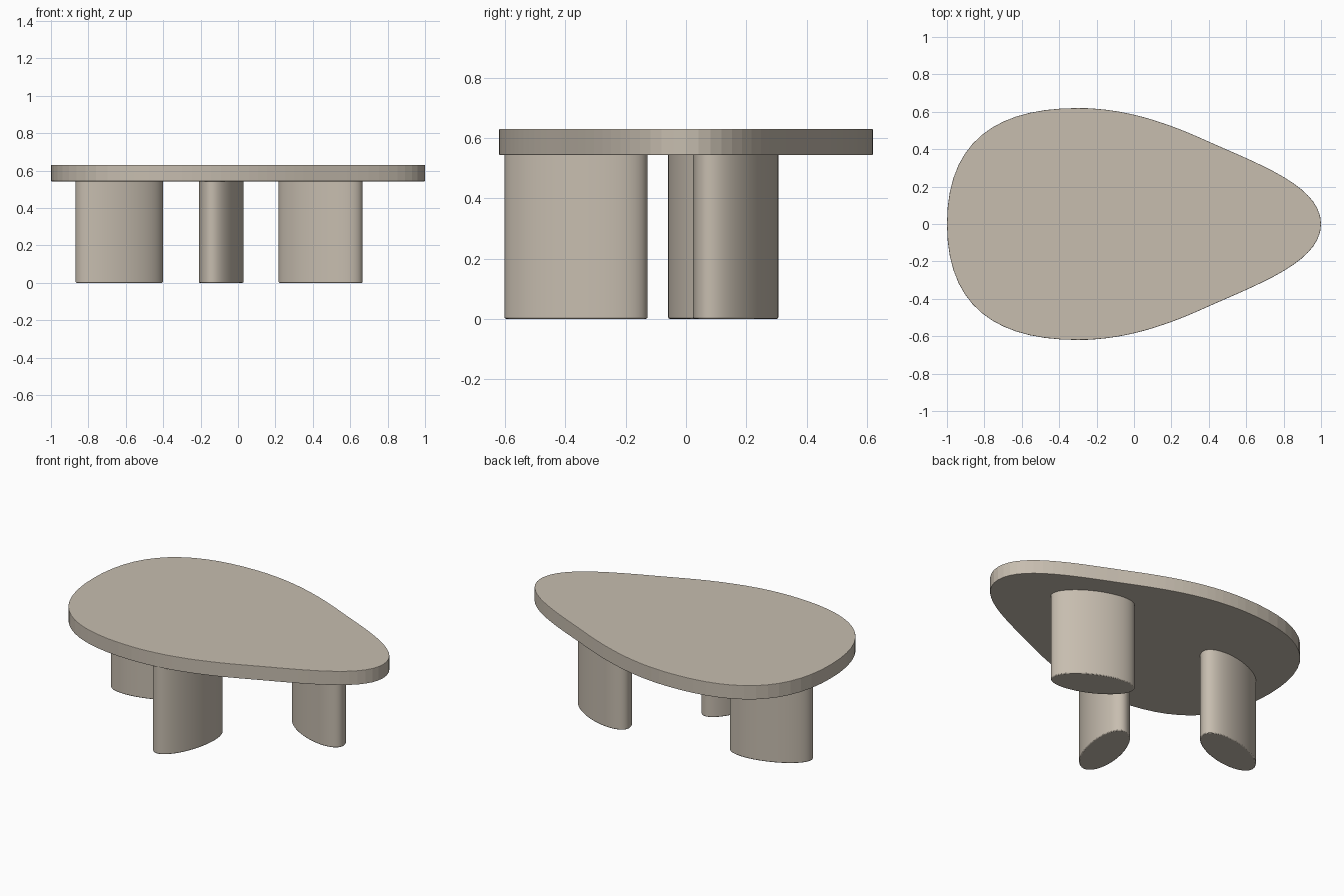
import bpy
import bmesh
import math
from mathutils import Vector
from mathutils.geometry import interpolate_bezier

cube = bpy.data.objects.get("Cube")
if cube:
    bpy.data.objects.remove(cube)

# Single warm stone colour
stone = bpy.data.materials.new("warm_beige")
stone.use_nodes = True
stone.diffuse_color = (0.57, 0.51, 0.43, 1)
stone.node_tree.nodes["Principled BSDF"].inputs["Base Color"].default_value = stone.diffuse_color


def slab(name, outline, bottom, top, bevel, smooth):
    """Extrude a closed outline between two heights and round its rims."""
    bm = bmesh.new()
    face = bm.faces.new([bm.verts.new((x, y, bottom)) for x, y in outline])
    ext = bmesh.ops.extrude_face_region(bm, geom=[face])
    verts = [v for v in ext["geom"] if isinstance(v, bmesh.types.BMVert)]
    bmesh.ops.translate(bm, verts=verts, vec=(0, 0, top - bottom))
    bmesh.ops.recalc_face_normals(bm, faces=bm.faces)
    mesh = bpy.data.meshes.new(name)
    bm.to_mesh(mesh)
    bm.free()
    mesh.materials.append(stone)
    obj = bpy.data.objects.new(name, mesh)
    bpy.context.collection.objects.link(obj)
    mod = obj.modifiers.new("soft_rim", "BEVEL")
    mod.width = bevel
    mod.segments = 2
    mod.limit_method = "ANGLE"
    mod.angle_limit = math.radians(60)
    if smooth:
        bpy.ops.object.select_all(action="DESELECT")
        obj.select_set(True)
        bpy.context.view_layer.objects.active = obj
        bpy.ops.object.shade_smooth_by_angle(angle=math.radians(40))
    return obj


# Egg-shaped top: half outline from Bezier spans, mirrored across y
spans = [
    ((-1, 0), (-1, 0.44), (-0.74, 0.62), (-0.3, 0.62)),
    ((-0.3, 0.62), (-0.05, 0.62), (0.17, 0.545), (0.4, 0.44)),
    ((0.4, 0.44), (0.68, 0.315), (1, 0.2), (1, 0)),
]
half = []
for a, b, c, d in spans:
    pts = interpolate_bezier(Vector(a), Vector(b), Vector(c), Vector(d), 15)
    half += [(p.x, p.y) for p in pts[:-1]]
half.append((1, 0))
egg = half + [(x, -y) for x, y in reversed(half[1:-1])]
slab("table_top", egg, 0.543, 0.63, 0.003, False)


# Elliptical legs, each turned to its own angle
def ellipse(cx, cy, angle, long=0.243, short=0.107, count=64):
    turn = math.radians(angle)
    points = []
    for i in range(count):
        t = math.tau * i / count
        u, v = long * math.cos(t), short * math.sin(t)
        points.append((cx + u * math.cos(turn) - v * math.sin(turn),
                       cy + u * math.sin(turn) + v * math.cos(turn)))
    return points


legs = {
    "right_leg": (-0.635, 0.067, 18),
    "front_leg": (-0.09, -0.365, 76),
    "left_leg": (0.442, 0.165, -25),
}
for name, (x, y, angle) in legs.items():
    slab(name, ellipse(x, y, angle), 0, 0.55, 0.005, True)
